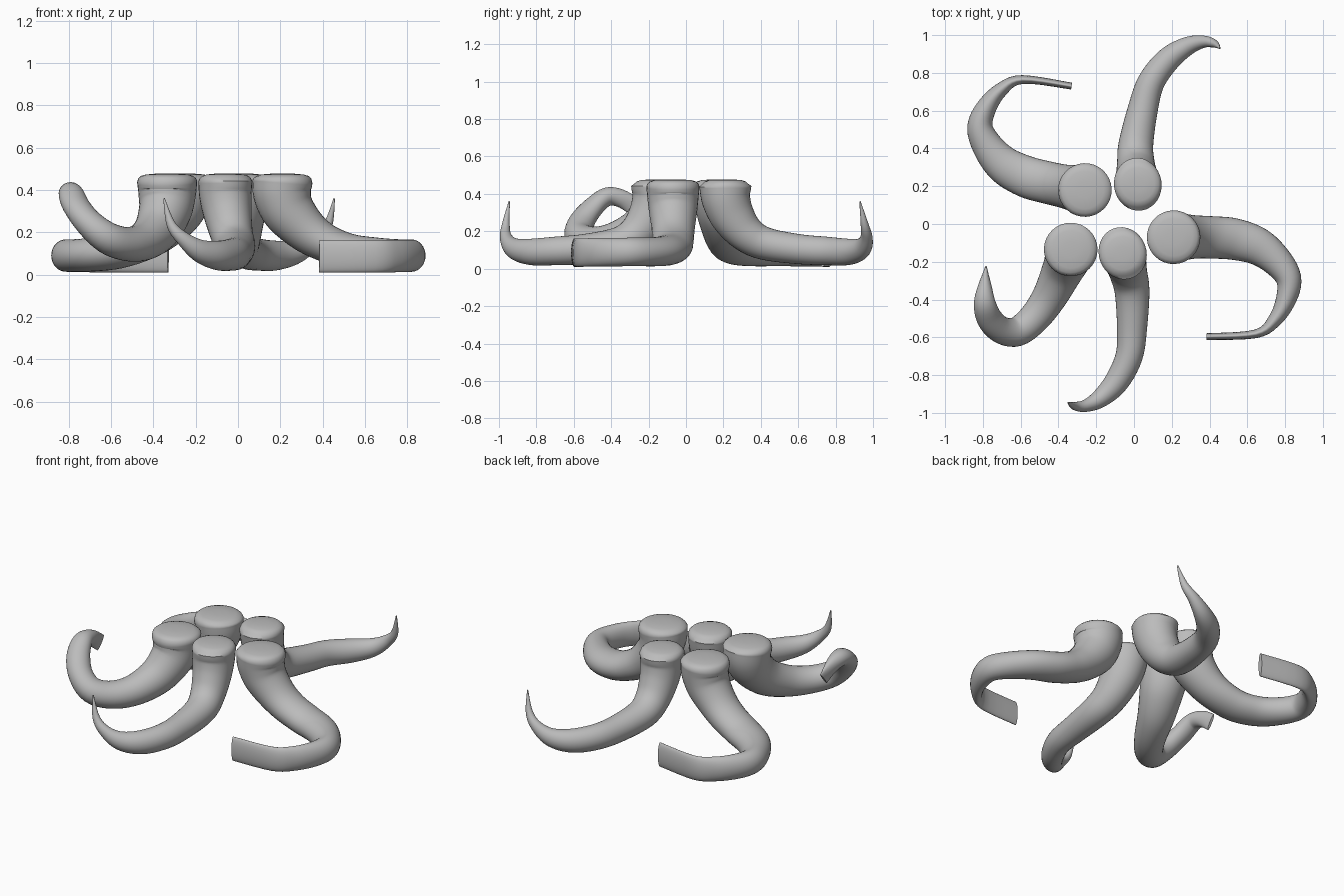
import bpy, bmesh, math
from mathutils import Vector

if "Cube" in bpy.data.objects:
    bpy.data.objects.remove(bpy.data.objects["Cube"])

SIDES, STEPS = 32, 5

grey = bpy.data.materials.new("plain grey")
grey.diffuse_color = (0.5, 0.5, 0.5, 1)
grey.use_nodes = True
grey.node_tree.nodes["Principled BSDF"].inputs["Base Color"].default_value = grey.diffuse_color


def smooth_points(rows):
    """Catmull-Rom resampling of (x, y, z, half width, half height) rows."""
    out, n = [], len(rows)
    for i in range(n - 1):
        a, b, c, d = (rows[max(0, min(n - 1, i + k))] for k in (-1, 0, 1, 2))
        for s in range(STEPS):
            t = s / STEPS
            out.append([0.5 * (2 * q + (r - p) * t + (2 * p - 5 * q + 4 * r - u) * t * t
                               + (3 * q - p - 3 * r + u) * t ** 3)
                        for p, q, r, u in zip(a, b, c, d)])
    out.append(list(rows[-1]))
    return out


def tentacle(name, rows, head, turn=0):
    """Sweep an oval section along a path that starts at the head."""
    c, s = math.cos(math.radians(turn)), math.sin(math.radians(turn))
    rows = [(head[0] + c * x - s * y, head[1] + s * x + c * y, z, w, h) for x, y, z, w, h in rows]
    pts = smooth_points(rows)
    pos = [Vector(p[:3]) for p in pts]
    n = len(pos)
    tang = [(pos[min(i + 1, n - 1)] - pos[max(i - 1, 0)]).normalized() for i in range(n)]
    flat = [Vector((t.x, t.y, 0)) for t in tang]
    first = next(f for f in flat if f.length > 0.25)
    bm = bmesh.new()
    rings = []

    def ring(p, u, v):
        rings.append([bm.verts.new(p + u * math.cos(2 * math.pi * k / SIDES)
                                   + v * math.sin(2 * math.pi * k / SIDES)) for k in range(SIDES)])

    # rounded cap on top of the head
    top, r = pos[0], pts[0][3]
    side0 = first.cross(Vector((0, 0, 1))).normalized()
    up0 = side0.cross(Vector((0, 0, -1)))
    for dz, f in ((0.038, 0.3), (0.033, 0.7), (0.026, 0.87), (0.015, 0.96)):
        ring(top + Vector((0, 0, dz)), side0 * r * f, up0 * r * f)
    # swept body
    started = False
    for p, t, f, row in zip(pos, tang, flat, pts):
        started = started or f.length > 0.25
        side = (f if started else first).cross(Vector((0, 0, 1))).normalized()
        ring(p, side * max(row[3], 0.003), side.cross(t).normalized() * max(row[4], 0.003))
    for a, b in zip(rings, rings[1:]):
        for k in range(SIDES):
            j = (k + 1) % SIDES
            bm.faces.new((a[k], a[j], b[j], b[k]))
    bm.faces.new(rings[0])
    bm.faces.new(rings[-1])
    bmesh.ops.recalc_face_normals(bm, faces=bm.faces)
    me = bpy.data.meshes.new(name)
    bm.to_mesh(me)
    bm.free()
    me.materials.append(grey)
    ob = bpy.data.objects.new(name, me)
    bpy.context.collection.objects.link(ob)
    bpy.ops.object.select_all(action='DESELECT')
    ob.select_set(True)
    bpy.context.view_layer.objects.active = ob
    bpy.ops.object.shade_smooth_by_angle(angle=math.radians(50))


# flat-ended curl lying on the ground
curl = [(0, 0, .44, .142, .142), (0, 0, .38, .137, .137), (-.03, .005, .30, .128, .125),
        (-.11, .02, .21, .115, .105), (-.20, .04, .15, .112, .09), (-.31, .07, .11, .11, .083),
        (-.425, .13, .095, .1, .08), (-.51, .225, .09, .083, .077), (-.555, .33, .09, .068, .076),
        (-.525, .43, .088, .055, .076), (-.445, .53, .087, .038, .076),
        (-.33, .585, .086, .023, .076), (-.07, .55, .086, .018, .076)]
# long arm with a pointed tip turned up
hook = [(0, 0, .44, .126, .14), (0, .005, .37, .122, .13), (-.005, .04, .28, .112, .118),
        (-.01, .11, .19, .1, .1), (-.01, .21, .135, .092, .088), (.025, .39, .105, .08, .08),
        (.07, .54, .095, .072, .076), (.16, .66, .09, .065, .07), (.26, .73, .11, .05, .055),
        (.345, .755, .165, .033, .035), (.405, .745, .235, .021, .022), (.435, .72, .36, .003, .004)]
# raised arm with a blade-like tip curling back
raised = [(0, 0, .44, .142, .142), (0, 0, .38, .136, .136), (-.01, -.035, .30, .125, .125),
          (-.05, -.125, .21, .108, .108), (-.115, -.255, .155, .092, .09),
          (-.195, -.365, .145, .083, .08), (-.285, -.435, .175, .078, .075),
          (-.37, -.425, .245, .072, .065), (-.43, -.365, .325, .068, .055),
          (-.455, -.285, .385, .058, .05), (-.455, -.2, .37, .038, .048),
          (-.45, -.115, .31, .008, .048)]

tentacle("back_left_tentacle", curl, (-.26, .18))
tentacle("right_tentacle", curl, (.21, -.07), 191)
tentacle("back_tentacle", hook, (.02, .21))
tentacle("front_tentacle", hook, (-.06, -.155), 191)
tentacle("front_left_tentacle", raised, (-.335, -.135))
